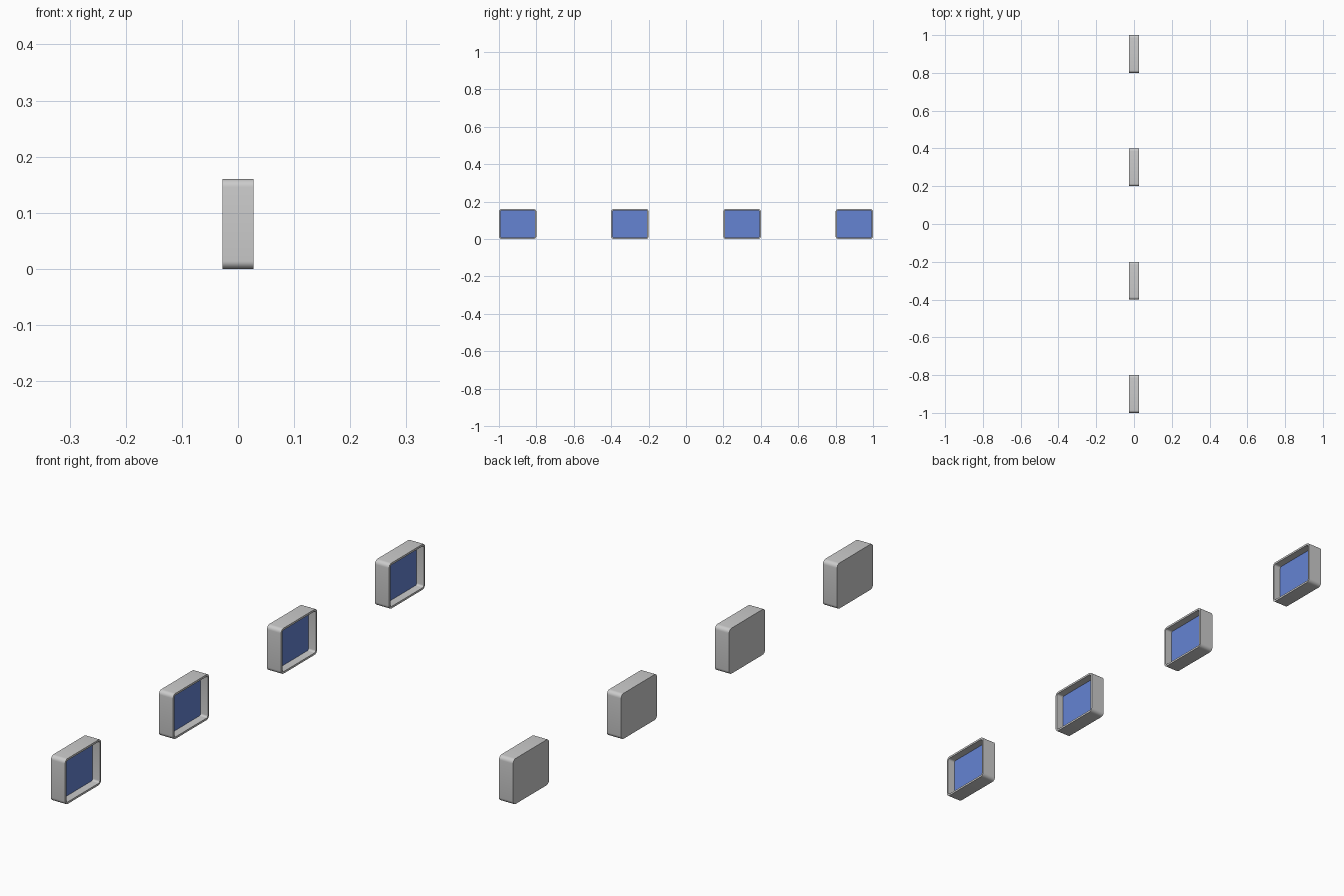
import bpy, bmesh, math

if "Cube" in bpy.data.objects:
    bpy.data.objects.remove(bpy.data.objects["Cube"])

W, H, D = 0.20, 0.16, 0.055      # size along y, z and x
RADIUS, WALL = 0.014, 0.007
FLOOR_X = -0.002                 # depth of the recess floor
SEG = 6

blue = bpy.data.materials.new("screen_blue")
blue.diffuse_color = (0.13, 0.23, 0.65, 1)
blue.use_nodes = True
blue.node_tree.nodes["Principled BSDF"].inputs["Base Color"].default_value = blue.diffuse_color


def ring(bm, x, inset):
    """Rounded rectangle of vertices in the y-z plane."""
    r = RADIUS - inset
    cy, cz = W / 2 - RADIUS, H / 2 - RADIUS
    verts = []
    for k, (sy, sz) in enumerate([(1, 1), (-1, 1), (-1, -1), (1, -1)]):
        for i in range(SEG + 1):
            a = (k + i / SEG) * math.pi / 2
            verts.append(bm.verts.new((x, sy * cy + r * math.cos(a), sz * cz + r * math.sin(a))))
    return verts


def bridge(bm, a, b):
    n = len(a)
    for i in range(n):
        j = (i + 1) % n
        bm.faces.new((a[i], a[j], b[j], b[i]))


def finish(bm, name, y, mat=None):
    bmesh.ops.recalc_face_normals(bm, faces=bm.faces)
    me = bpy.data.meshes.new(name)
    bm.to_mesh(me)
    bm.free()
    ob = bpy.data.objects.new(name, me)
    ob.location = (0, y, H / 2)
    bpy.context.collection.objects.link(ob)
    if mat:
        me.materials.append(mat)
    bpy.ops.object.select_all(action='DESELECT')
    ob.select_set(True)
    bpy.context.view_layer.objects.active = ob
    bpy.ops.object.shade_smooth_by_angle(angle=math.radians(30))


for n, y in enumerate((-0.9, -0.3, 0.3, 0.9), 1):
    # Housing: closed back, outer wall, rim, recess wall and floor
    bm = bmesh.new()
    rings = [ring(bm, -D / 2, 0), ring(bm, D / 2, 0),
             ring(bm, D / 2, WALL), ring(bm, FLOOR_X, WALL)]
    for a, b in zip(rings, rings[1:]):
        bridge(bm, a, b)
    bm.faces.new(rings[0])
    bm.faces.new(rings[-1])
    finish(bm, f"housing_{n}", y)

    # Screen: thin blue panel lying on the recess floor
    bm = bmesh.new()
    back, front = ring(bm, FLOOR_X, WALL + 0.0005), ring(bm, FLOOR_X + 0.002, WALL + 0.0005)
    bridge(bm, back, front)
    bm.faces.new(back)
    bm.faces.new(front)
    finish(bm, f"screen_{n}", y, blue)
